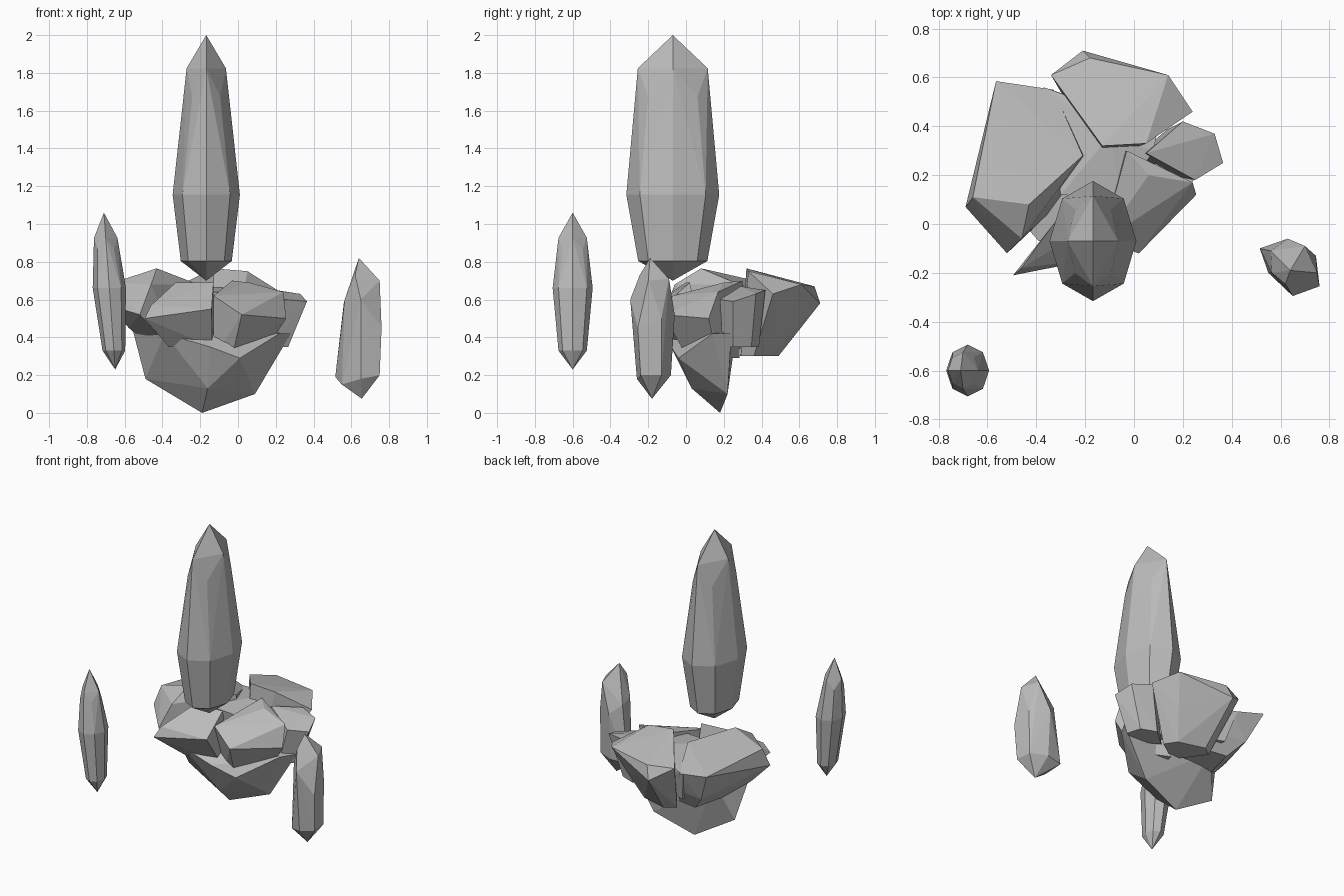
import bpy
import bmesh
from math import cos, sin, pi
from mathutils import Vector

default_cube = bpy.data.objects.get("Cube")
if default_cube:
    bpy.data.objects.remove(default_cube, do_unlink=True)

# One plain stone colour for everything
stone = bpy.data.materials.new("grey stone")
stone.use_nodes = True
stone_colour = (0.5, 0.5, 0.5, 1)
stone.diffuse_color = stone_colour
shader = next(node for node in stone.node_tree.nodes
              if node.type == 'BSDF_PRINCIPLED')
shader.inputs["Base Color"].default_value = stone_colour

# Middle of the rock cluster, which every petal leans in towards
hub = Vector((-.13, .25, 0))


def chipped_solid(name, points):
    """Flat-faced convex stone wrapped around its corner points."""
    bm = bmesh.new()
    corners = [bm.verts.new(point) for point in points]
    hull = bmesh.ops.convex_hull(bm, input=corners)
    leftover = {item for item in hull["geom_interior"] + hull["geom_unused"]
                if isinstance(item, bmesh.types.BMVert)}
    bmesh.ops.delete(bm, geom=list(leftover), context='VERTS')
    bmesh.ops.recalc_face_normals(bm, faces=bm.faces)
    mesh = bpy.data.meshes.new(name)
    bm.to_mesh(mesh)
    bm.free()
    mesh.materials.append(stone)
    solid = bpy.data.objects.new(name, mesh)
    bpy.context.collection.objects.link(solid)


def crystal(name, bottom_tip, top_tip, rings, chip):
    """Eight-sided pointed prism; each ring is (fraction along the axis,
    x radius, y radius). Odd corners of the top ring are lowered by chip."""
    bottom, top = Vector(bottom_tip), Vector(top_tip)
    points = [bottom, top]
    for ring in rings:
        fraction, radius_x, radius_y = ring
        centre = bottom.lerp(top, fraction)
        for side in range(8):
            angle = side * pi / 4
            lowered = chip if ring == rings[-1] and side % 2 else 0
            points.append(centre + Vector((radius_x * cos(angle),
                                           radius_y * sin(angle),
                                           -lowered)))
    chipped_solid(name, points)


def petal_rock(name, rim, tiers):
    """Rock below a given rim; each tier is (height, pull towards the hub)."""
    upper = [Vector(corner) for corner in rim]
    points = list(upper)
    for height, pull in tiers:
        for corner in upper:
            inner = corner.lerp(hub, pull)
            points.append(Vector((inner.x, inner.y, height)))
    chipped_solid(name, points)


# Two upright floating crystals
crystal("tall_crystal", bottom_tip=(-.168, -.07, .7), top_tip=(-.168, -.07, 2),
        rings=[(.08, .135, .183), (.35, .178, .246), (.865, .104, .185)],
        chip=.15)
crystal("front_small_crystal",
        bottom_tip=(-.65, -.6, .23), top_tip=(-.71, -.6, 1.06),
        rings=[(.12, .06, .075), (.52, .088, .106), (.84, .062, .075)],
        chip=.06)

# Skewed floating crystal: tips, foot, belt and shoulder corners
chipped_solid("side_small_crystal", [
    (.64, -.19, .82), (.655, -.18, .075),
    (.515, -.1, .19), (.55, -.2, .15), (.65, -.26, .18),
    (.75, -.24, .2), (.74, -.13, .2), (.63, -.08, .2),
    (.63, -.06, .52), (.745, -.13, .5), (.76, -.255, .45),
    (.65, -.295, .6), (.565, -.2, .6), (.56, -.11, .58),
    (.62, -.245, .73), (.75, -.2, .7), (.7, -.09, .71)])

# Ring of broken rocks below the tall crystal
petal_rock("west_rock", tiers=[(.45, .2), (.34, .42)], rim=[
    (-.43, .08, .765), (-.21, .28, .68), (-.33, .55, .6),
    (-.565, .585, .65), (-.66, .11, .69), (-.46, -.06, .68),
    (-.69, .07, .57), (-.52, -.12, .52)])
petal_rock("back_rock", tiers=[(.5, .22), (.3, .48)], rim=[
    (-.13, .32, .765), (.05, .33, .75), (.24, .46, .63),
    (.14, .61, .68), (-.18, .68, .67), (-.21, .71, .58),
    (-.34, .61, .66)])
petal_rock("east_rock", tiers=[(.35, .2)], rim=[
    (.05, .29, .67), (.2, .42, .65), (.33, .37, .63),
    (.365, .25, .59), (.25, .18, .6)])
petal_rock("front_east_rock", tiers=[(.29, .35)], rim=[
    (-.03, .3, .7), (.06, .2, .69), (.24, .17, .64),
    (.255, .12, .5), (.02, -.12, .52), (-.13, -.07, .62)])
petal_rock("front_west_rock", tiers=[(.35, .35)], rim=[
    (-.495, -.21, .5), (-.46, -.18, .57), (-.33, 0, .69),
    (-.13, .02, .69), (-.14, -.14, .55)])

# Rubble filling the middle of the ring
petal_rock("core_rock", tiers=[(.4, .2)], rim=[
    (-.37, .56, .6), (-.23, .51, .63), (-.1, .36, .67),
    (.08, .3, .63), (.1, .4, .6), (-.05, .1, .64), (-.3, .12, .64)])

# Wedge hanging underneath, with its keel towards the back
chipped_solid("base_rock", [
    (-.56, .12, .45), (-.39, -.07, .42), (-.15, -.08, .35),
    (.01, -.04, .29), (.28, .24, .42), (.22, .14, .42), (-.4, .27, .45),
    (-.49, .17, .18), (-.19, .18, 0), (.09, .22, .1),
    (-.16, .03, .13)])
